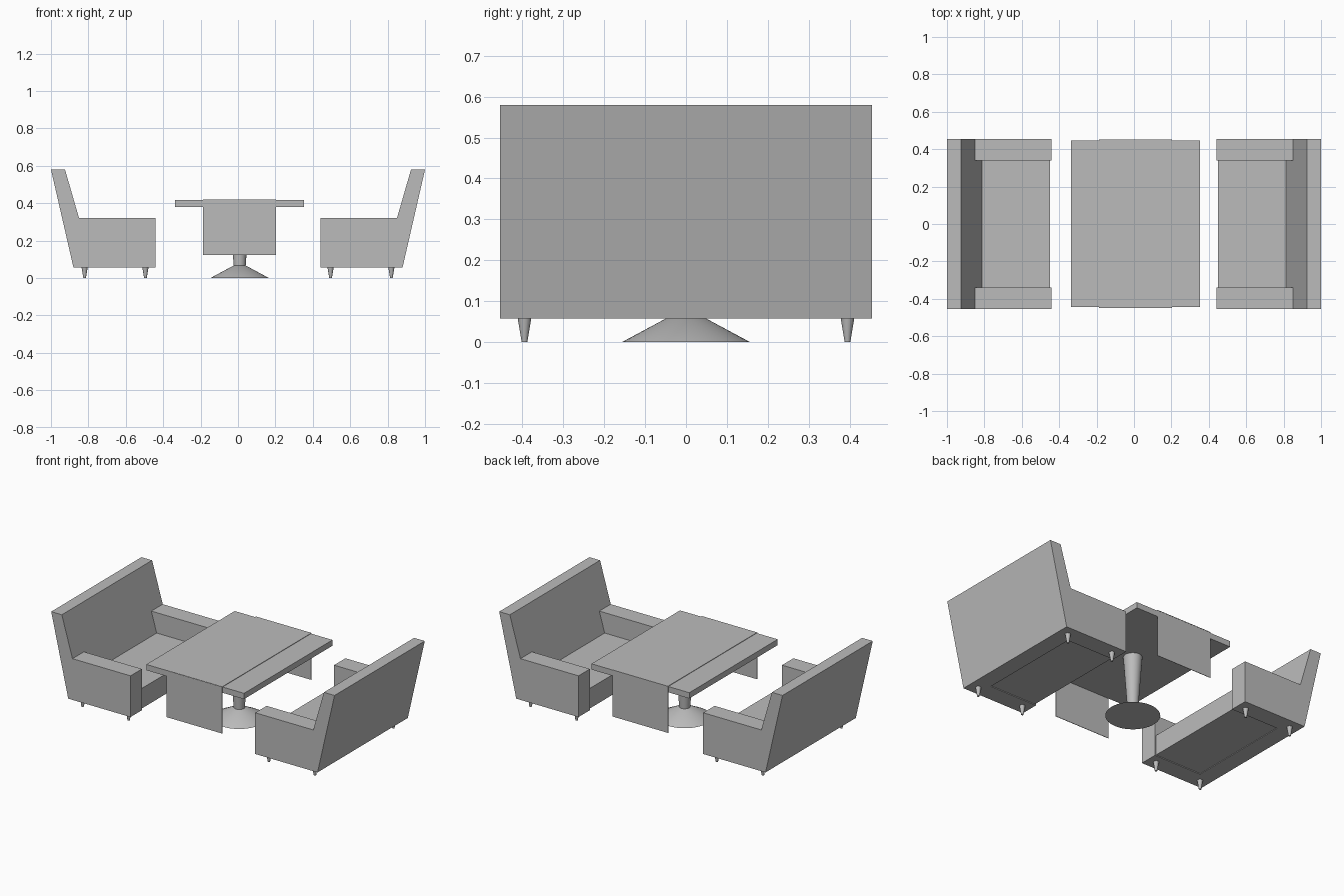
import bpy, bmesh
from mathutils import Vector

cube = bpy.data.objects.get("Cube")
if cube:
    bpy.data.objects.remove(cube, do_unlink=True)

grey = bpy.data.materials.new("plain grey")
grey.use_nodes = True
COLOUR = (0.5, 0.5, 0.5, 1)
grey.diffuse_color = COLOUR
grey.node_tree.nodes["Principled BSDF"].inputs["Base Color"].default_value = COLOUR


def finish(name, bm):
    bmesh.ops.recalc_face_normals(bm, faces=bm.faces)
    mesh = bpy.data.meshes.new(name)
    bm.to_mesh(mesh)
    bm.free()
    mesh.materials.append(grey)
    obj = bpy.data.objects.new(name, mesh)
    bpy.context.collection.objects.link(obj)
    return obj


def extrude_profile(name, profile, y0, y1, side=1):
    """Extrude an x-z outline along y; side=-1 mirrors it in x."""
    bm = bmesh.new()
    face = bm.faces.new([bm.verts.new((x * side, y0, z)) for x, z in profile])
    grown = bmesh.ops.extrude_face_region(bm, geom=[face])["geom"]
    verts = [v for v in grown if isinstance(v, bmesh.types.BMVert)]
    bmesh.ops.translate(bm, verts=verts, vec=Vector((0, y1 - y0, 0)))
    return finish(name, bm)


def box(name, x0, x1, y0, y1, z0, z1):
    return extrude_profile(name, [(x0, z0), (x1, z0), (x1, z1), (x0, z1)], y0, y1)


def cone(name, x, y, z0, z1, r0, r1, sides=32):
    bm = bmesh.new()
    bmesh.ops.create_cone(bm, cap_ends=True, segments=sides,
                          radius1=r0, radius2=r1, depth=z1 - z0)
    bmesh.ops.translate(bm, verts=bm.verts, vec=Vector((x, y, (z0 + z1) / 2)))
    obj = finish(name, bm)
    bpy.ops.object.select_all(action="DESELECT")
    obj.select_set(True)
    bpy.context.view_layer.objects.active = obj
    bpy.ops.object.shade_smooth_by_angle()
    return obj


# Bench outlines: leaning back, arm that meets its slope, seat between the arms
HALF, INNER, BASE, ARM_TOP, TOP = 0.455, 0.34, 0.057, 0.32, 0.58
back = [(0.774, BASE), (0.88, BASE), (1, TOP), (0.925, TOP), (0.85, ARM_TOP)]
arm = [(0.44, BASE), (0.774, BASE), (0.85, ARM_TOP), (0.44, ARM_TOP)]
seat = [(0.448, 0.062), (0.776, 0.062), (0.812, 0.19), (0.448, 0.19)]

for side, label in ((1, "left"), (-1, "right")):
    extrude_profile(f"{label}_bench_back", back, -HALF, HALF, side)
    extrude_profile(f"{label}_bench_seat", seat, -INNER, INNER, side)
    for end, place in ((-1, "front"), (1, "rear")):
        y0, y1 = sorted((end * INNER, end * HALF))
        extrude_profile(f"{label}_bench_{place}_arm", arm, y0, y1, side)
        for x, spot in ((0.495, "inner"), (0.82, "outer")):
            cone(f"{label}_bench_{place}_{spot}_leg", side * x, end * 0.395,
                 0, 0.06, 0.007, 0.017, 16)

# Table with a tapered pedestal
CX = 0.009
box("table_top", CX - 0.345, CX + 0.345, -0.445, 0.447, 0.38, 0.417)
cone("pedestal_foot", CX, 0, 0, 0.066, 0.156, 0.033, 48)
cone("pedestal_column", CX, 0, 0.05, 0.385, 0.031, 0.055)

# Thin cloth runner draped over the table, hanging at both ends
RX0, RX1 = CX - 0.197, CX + 0.194
box("runner_top", RX0, RX1, -0.449, 0.451, 0.417, 0.42)
for end, place in ((-1, "front"), (1, "rear")):
    y0, y1 = sorted((end * 0.447, end * 0.45))
    box(f"runner_{place}_drop", RX0, RX1, y0, y1, 0.122, 0.418)
